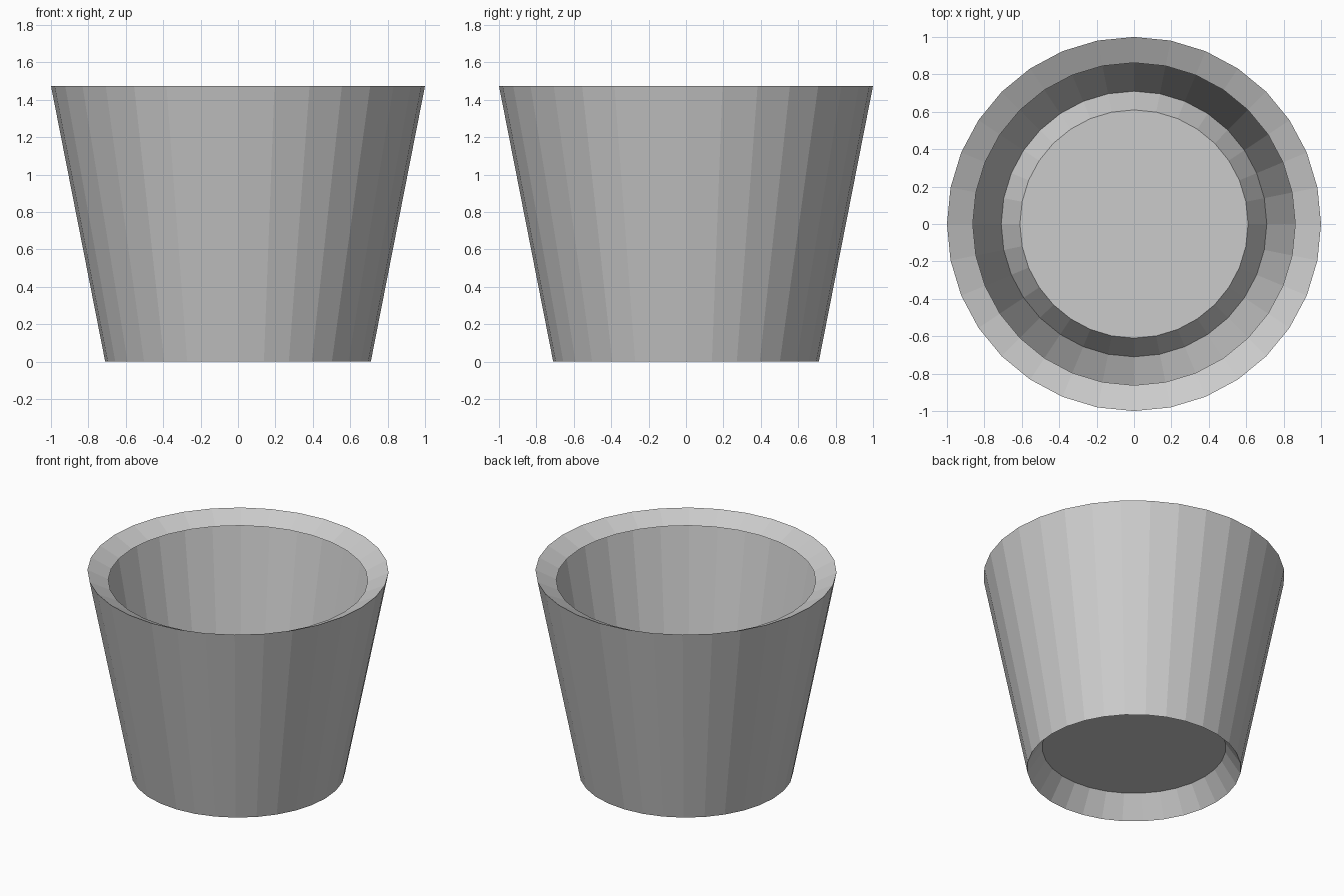
import bpy, bmesh
from math import sin, cos, tau

if "Cube" in bpy.data.objects:
    bpy.data.objects.remove(bpy.data.objects["Cube"])

SIDES = 32

# Pot profile (radius, z): inner lip, outer rim, foot, recessed base
PROFILE = [(0.862, 1.407), (1.0, 1.475), (0.71, 0.0), (0.61, 0.158)]


def lathe(name, profile, sides):
    bm = bmesh.new()
    rings = [[bm.verts.new((r * cos(tau * i / sides), r * sin(tau * i / sides), z))
              for i in range(sides)] for r, z in profile]
    for upper, lower in zip(rings, rings[1:]):
        for i in range(sides):
            j = (i + 1) % sides
            bm.faces.new((upper[i], lower[i], lower[j], upper[j]))
    # Base disc, facing down like the rest of the outer shell
    bm.faces.new(rings[-1][::-1])
    mesh = bpy.data.meshes.new(name)
    bm.to_mesh(mesh)
    bm.free()
    obj = bpy.data.objects.new(name, mesh)
    bpy.context.collection.objects.link(obj)
    return obj


# Tapered open pot: sloping lip, thin wall, raised floor
lathe("plant_pot", PROFILE, SIDES)
